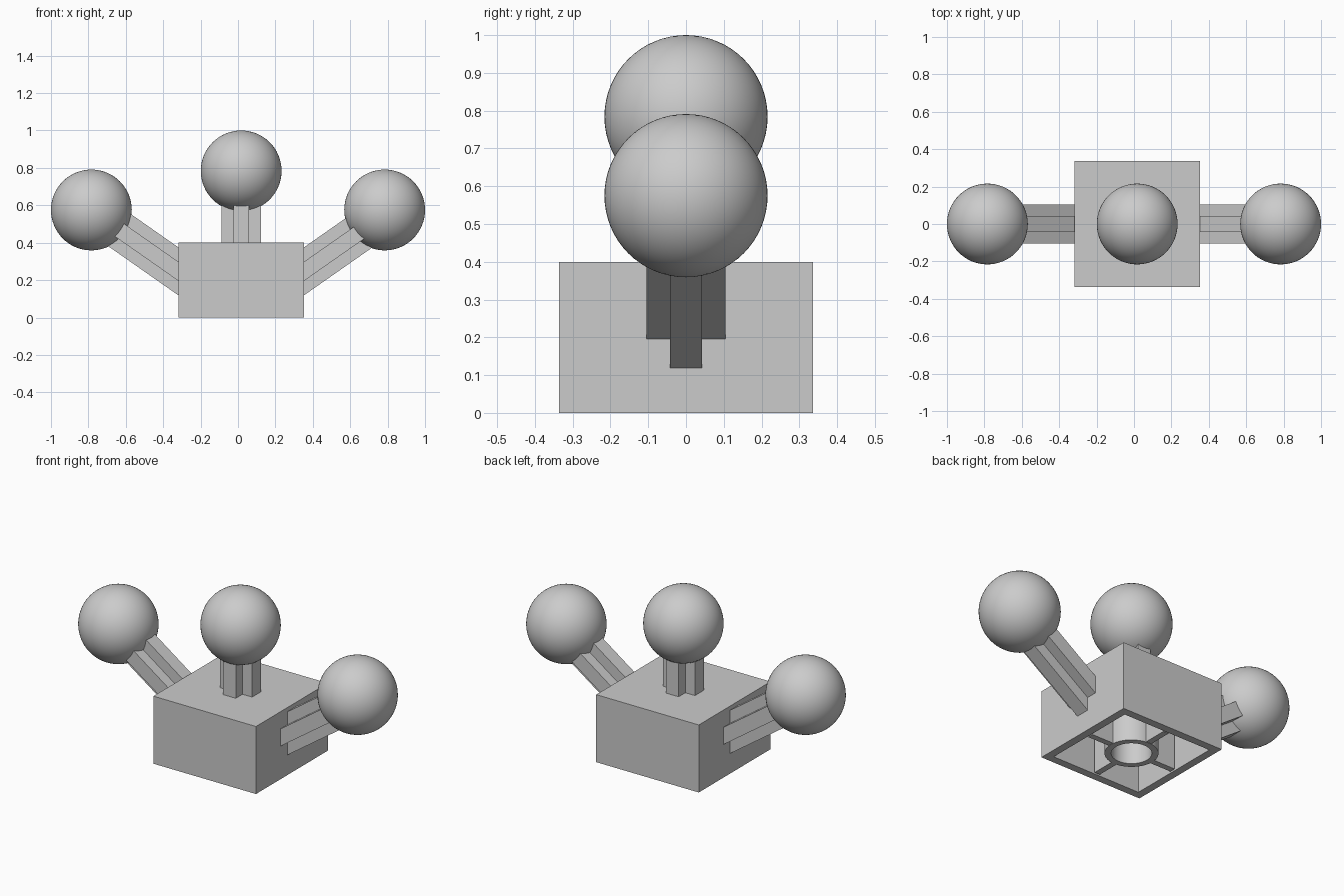
import bpy, bmesh
from math import cos, sin, pi, radians
from mathutils import Vector

if "Cube" in bpy.data.objects:
    bpy.data.objects.remove(bpy.data.objects["Cube"], do_unlink=True)

grey = bpy.data.materials.new("light grey")
grey.use_nodes = True
grey.diffuse_color = (0.6, 0.6, 0.6, 1)
grey.node_tree.nodes["Principled BSDF"].inputs["Base Color"].default_value = (0.6, 0.6, 0.6, 1)

CX = 0.017        # centre of the block along x
HALF = 0.336      # half width of the block
HEIGHT = 0.4
CAVITY = 0.33     # depth of the hollow underside
WALL = 0.065
BALL_R = 0.216


def finish(name, bm, smooth=False):
    bmesh.ops.recalc_face_normals(bm, faces=bm.faces)
    mesh = bpy.data.meshes.new(name)
    bm.to_mesh(mesh)
    bm.free()
    mesh.materials.append(grey)
    obj = bpy.data.objects.new(name, mesh)
    bpy.context.collection.objects.link(obj)
    if smooth:
        bpy.ops.object.select_all(action='DESELECT')
        obj.select_set(True)
        bpy.context.view_layer.objects.active = obj
        bpy.ops.object.shade_smooth_by_angle(angle=radians(35))
    return obj


def cube(name, centre, size, hollow=False):
    bm = bmesh.new()
    bmesh.ops.create_cube(bm, size=1)
    bmesh.ops.scale(bm, vec=size, verts=bm.verts)
    bmesh.ops.translate(bm, vec=centre, verts=bm.verts)
    if hollow:
        # inset the underside and push it up into the block
        bm.normal_update()
        base = min(bm.faces, key=lambda f: f.calc_center_median().z)
        bmesh.ops.inset_region(bm, faces=[base], thickness=WALL)
        new = bmesh.ops.extrude_discrete_faces(bm, faces=[base])["faces"]
        bmesh.ops.translate(bm, vec=(0, 0, CAVITY), verts=new[0].verts)
    return finish(name, bm)


def plus_prism(name, start, travel, across, up):
    """Plus-shaped section spanned by two axes, swept along travel."""
    w, t = 0.105, 0.042
    outline = []
    for a, b in ((1, 1), (-1, 1), (-1, -1), (1, -1)):
        corner = [(a * w, b * t), (a * t, b * t), (a * t, b * w)]
        outline += corner if a * b > 0 else corner[::-1]
    bm = bmesh.new()
    start, across, up = Vector(start), Vector(across), Vector(up)
    face = bm.faces.new([bm.verts.new(start + across * u + up * v) for u, v in outline])
    moved = bmesh.ops.extrude_face_region(bm, geom=[face])["geom"]
    bmesh.ops.translate(bm, vec=travel, verts=[v for v in moved if isinstance(v, bmesh.types.BMVert)])
    return finish(name, bm)


def ball(name, centre):
    bm = bmesh.new()
    bmesh.ops.create_uvsphere(bm, u_segments=64, v_segments=32, radius=BALL_R)
    bmesh.ops.translate(bm, vec=centre, verts=bm.verts)
    return finish(name, bm, smooth=True)


# Hollow block
cube("block", (CX, 0, HEIGHT / 2), (2 * HALF, 2 * HALF, HEIGHT), hollow=True)

# Tube under the block
outer, inner, n = 0.142, 0.107, 48
top = CAVITY + 0.01
bm = bmesh.new()
rings = [[bm.verts.new((CX + r * cos(2 * pi * i / n), r * sin(2 * pi * i / n), z)) for i in range(n)]
         for r, z in ((outer, 0), (outer, top), (inner, top), (inner, 0))]
for k, ring in enumerate(rings):
    following = rings[(k + 1) % 4]
    for i in range(n):
        j = (i + 1) % n
        bm.faces.new((ring[i], ring[j], following[j], following[i]))
finish("underside_tube", bm, smooth=True)

# Ribs from the tube to the walls
rib_from, rib_to = outer - 0.01, HALF - WALL + 0.01
mid, length = (rib_from + rib_to) / 2, rib_to - rib_from
for name, dx, dy in (("left", 1, 0), ("right", -1, 0), ("back", 0, 1), ("front", 0, -1)):
    cube(name + "_rib", (CX + dx * mid, dy * mid, top / 2 + 0.002),
         (length if dx else 0.035, length if dy else 0.035, top))

# Upright post with its ball
plus_prism("post", (CX, 0, HEIGHT - 0.02), (0, 0, 0.38), (1, 0, 0), (0, 1, 0))
ball("top_ball", (CX, 0, 0.784))

# Slanted side arms with their balls
slope = radians(35)
for name, side in (("left", 1), ("right", -1)):
    x0 = CX + side * (HALF - 0.03)
    run = abs(side * 0.745 - x0)
    z0 = 0.247 - 0.03 * sin(slope) / cos(slope)
    plus_prism(name + "_arm", (x0, 0, z0), (side * run, 0, run * sin(slope) / cos(slope)),
               (0, 1, 0), (0, 0, 1 / cos(slope)))
    ball(name + "_ball", (side * (1 - BALL_R), 0, 0.575))
